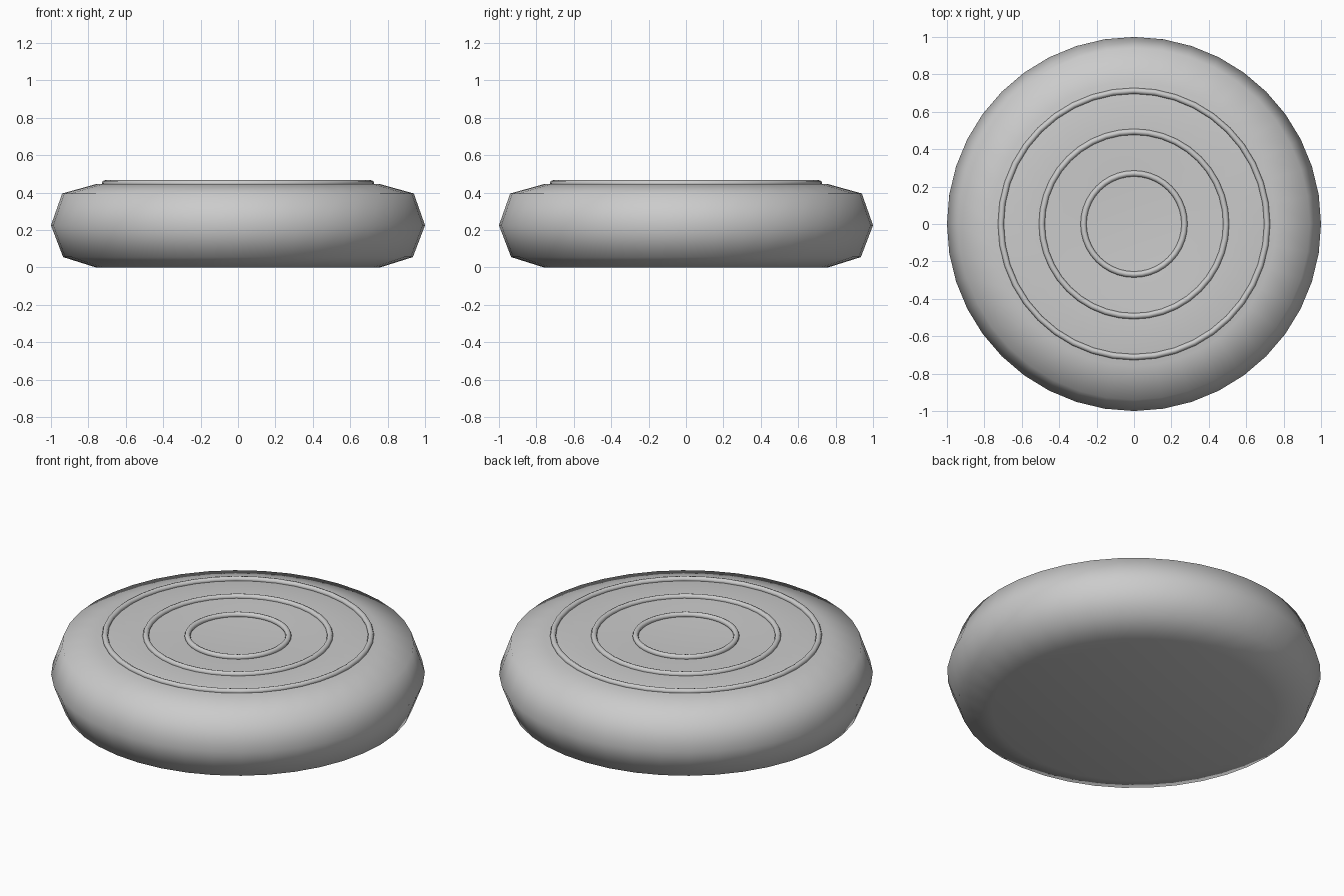
import bpy, bmesh
from math import cos, sin, pi, radians

if "Cube" in bpy.data.objects:
    bpy.data.objects.remove(bpy.data.objects["Cube"])

SEGMENTS = 40


def lathe(name, profile, segments=SEGMENTS):
    """Spin an (r, z) profile around z; profile starts and ends on the axis."""
    bm = bmesh.new()
    verts = [bm.verts.new((r, 0, z)) for r, z in profile]
    edges = [bm.edges.new(pair) for pair in zip(verts, verts[1:])]
    bmesh.ops.spin(bm, geom=verts + edges, cent=(0, 0, 0), axis=(0, 0, 1),
                   angle=2 * pi, steps=segments)
    bmesh.ops.remove_doubles(bm, verts=bm.verts, dist=1e-4)
    bmesh.ops.recalc_face_normals(bm, faces=bm.faces)
    mesh = bpy.data.meshes.new(name)
    bm.to_mesh(mesh)
    bm.free()
    obj = bpy.data.objects.new(name, mesh)
    bpy.context.collection.objects.link(obj)
    mesh.shade_smooth()
    return obj


# Padded round body with a shallow dish in the top
lathe("cushion_body", [
    (0, 0), (0.76, 0), (0.935, 0.055), (1, 0.225), (0.94, 0.395),
    (0.76, 0.445), (0.50, 0.445), (0.25, 0.438), (0, 0.425)])

# Concentric raised piping rings
for name, radius, z in (("inner_piping", 0.27, 0.446),
                        ("middle_piping", 0.493, 0.449),
                        ("outer_piping", 0.712, 0.450)):
    bpy.ops.mesh.primitive_torus_add(
        location=(0, 0, z), major_radius=radius, minor_radius=0.016,
        major_segments=SEGMENTS, minor_segments=8)
    ring = bpy.context.object
    ring.name = name
    ring.data.shade_smooth()
